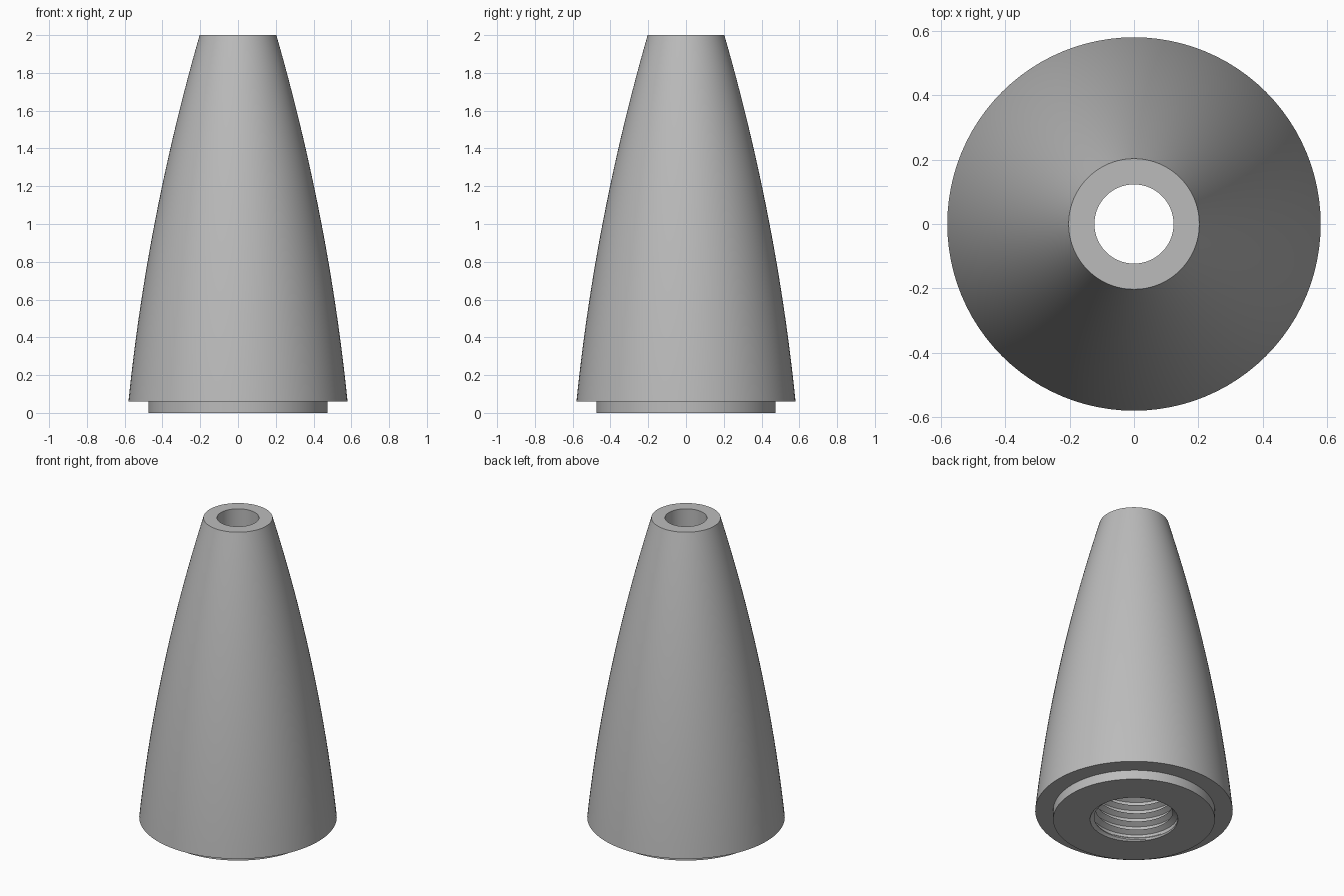
import bpy, bmesh, math

if "Cube" in bpy.data.objects:
    bpy.data.objects.remove(bpy.data.objects["Cube"])

SEG = 96
BORE, HOLE = 0.123, 0.258        # upper bore and threaded hole radii
DEPTH, PITCH, CUT = 0.60, 0.055, 0.032

grey = bpy.data.materials.new("grey")
grey.diffuse_color = (0.5, 0.5, 0.5, 1)
grey.use_nodes = True
grey.node_tree.nodes["Principled BSDF"].inputs["Base Color"].default_value = grey.diffuse_color


def grid_object(name, rows, point, flip=False):
    """Skin a grid of rows around the z axis; point(row, column) gives a position."""
    bm = bmesh.new()
    vs = [[bm.verts.new(point(i, j)) for j in range(SEG + 1)] for i in range(rows)]
    for i in range(rows - 1):
        for j in range(SEG):
            quad = [vs[i][j], vs[i][j + 1], vs[i + 1][j + 1], vs[i + 1][j]]
            bm.faces.new(quad[::-1] if flip else quad)
    bmesh.ops.remove_doubles(bm, verts=bm.verts, dist=1e-5)
    bmesh.ops.dissolve_degenerate(bm, edges=bm.edges, dist=1e-5)
    me = bpy.data.meshes.new(name)
    bm.to_mesh(me)
    bm.free()
    me.materials.append(grey)
    ob = bpy.data.objects.new(name, me)
    bpy.context.collection.objects.link(ob)
    bpy.ops.object.select_all(action='DESELECT')
    ob.select_set(True)
    bpy.context.view_layer.objects.active = ob
    bpy.ops.object.shade_smooth_by_angle(angle=math.radians(30))
    return ob


def polar(r, j, z):
    a = 2 * math.pi * (j % SEG) / SEG
    return (r * math.cos(a), r * math.sin(a), z)


# Tapered shell: bottom lip, bulging cone wall, top rim, bore and inner shoulder
profile = [(HOLE, 0), (0.475, 0), (0.475, 0.06)]
for k in range(25):
    t = k / 24
    profile.append((0.58 - 0.377 * t + 0.045 * 4 * t * (1 - t), 0.06 + 1.94 * t))
profile += [(BORE, 2), (BORE, DEPTH), (HOLE, DEPTH)]
grid_object("cone_shell", len(profile),
            lambda i, j: polar(profile[i][0], j, profile[i][1]))

# Helical thread inside the lower hole, fading out at both ends
STEPS = 6


def thread_point(i, j):
    z = (i / STEPS + j / SEG - 1) * PITCH
    z = min(max(z, 0), DEPTH)
    phase = (z / PITCH - j / SEG) % 1
    ridge = min(1, max(0, 1.5 - 3 * abs(2 * phase - 1) + 0.5) / 2)
    fade = min(1, z / PITCH * 2, (DEPTH - z) / PITCH * 2)
    return polar(HOLE - CUT * ridge * fade, j, z)


grid_object("inner_thread", int((DEPTH / PITCH + 2) * STEPS), thread_point, flip=True)
